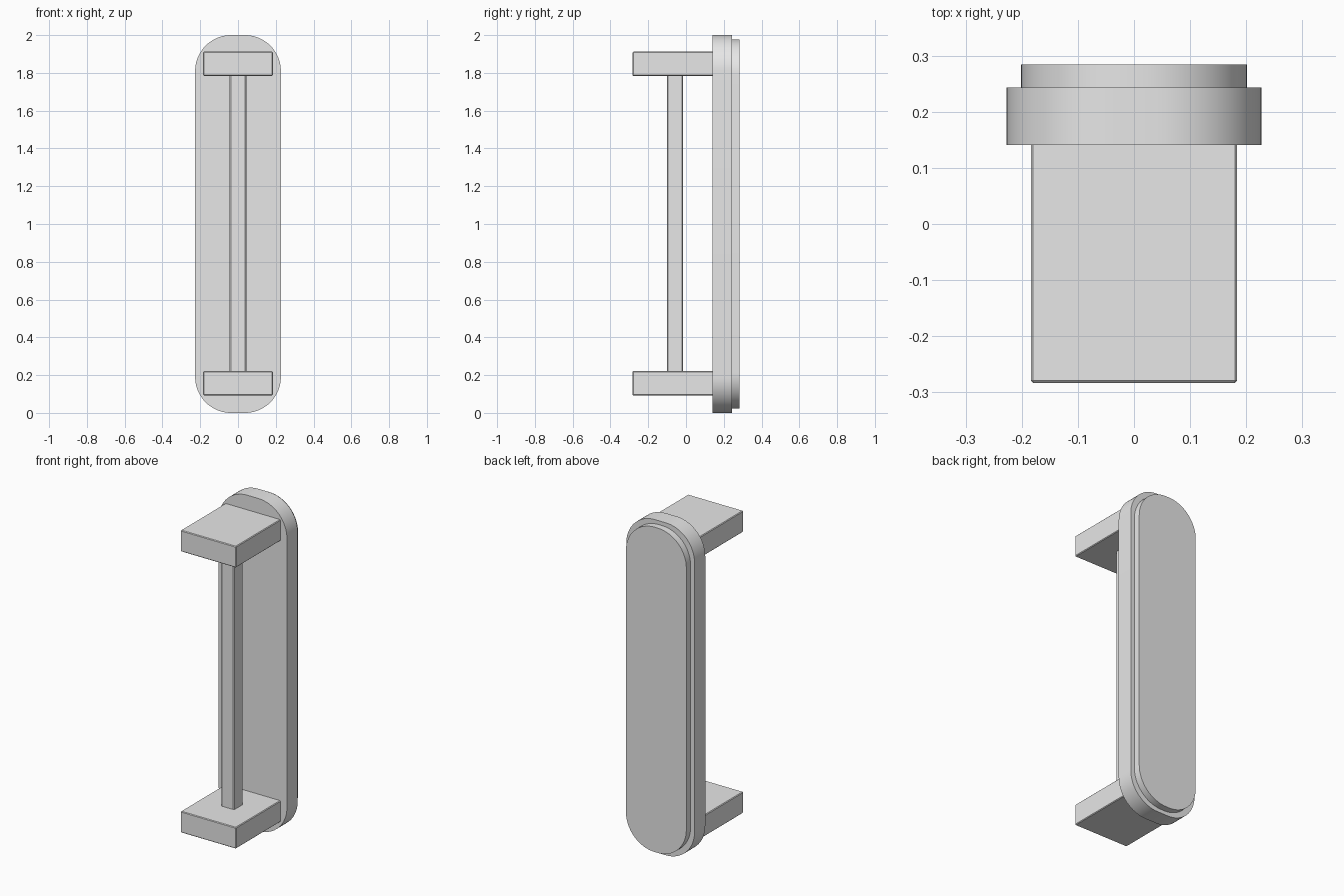
import bpy, bmesh
from math import cos, sin, pi

cube = bpy.data.objects.get("Cube")
if cube:
    bpy.data.objects.remove(cube, do_unlink=True)

grey = bpy.data.materials.new("light grey")
grey.use_nodes = True
grey.diffuse_color = (0.8, 0.8, 0.8, 1)
grey.node_tree.nodes["Principled BSDF"].inputs["Base Color"].default_value = (0.8, 0.8, 0.8, 1)


def finish(name, bm):
    bmesh.ops.recalc_face_normals(bm, faces=bm.faces)
    mesh = bpy.data.meshes.new(name)
    bm.to_mesh(mesh)
    bm.free()
    mesh.materials.append(grey)
    obj = bpy.data.objects.new(name, mesh)
    bpy.context.collection.objects.link(obj)
    bpy.ops.object.select_all(action='DESELECT')
    bpy.context.view_layer.objects.active = obj
    obj.select_set(True)
    return obj


def block(name, low, high, bevel):
    """Box between two corners with a small edge chamfer."""
    bm = bmesh.new()
    bmesh.ops.create_cube(bm, size=1)
    for v in bm.verts:
        v.co = [(a + b) / 2 + c * (b - a) for a, b, c in zip(low, high, v.co)]
    bmesh.ops.bevel(bm, geom=bm.edges[:], offset=bevel, segments=1, affect='EDGES')
    return finish(name, bm)


def rounded_plate(name, half_width, z0, z1, y0, y1, radius, steps=16):
    """Upright plate with rounded corners, extruded along y."""
    bm = bmesh.new()
    cx, mid, cz = half_width - radius, (z0 + z1) / 2, (z1 - z0) / 2 - radius
    ring = []
    for corner, (sx, sz) in enumerate([(1, 1), (-1, 1), (-1, -1), (1, -1)]):
        for i in range(steps + 1):
            a = (corner + i / steps) * pi / 2
            ring.append(bm.verts.new((sx * cx + radius * cos(a), y0,
                                      mid + sz * cz + radius * sin(a))))
    face = bm.faces.new(ring)
    extruded = bmesh.ops.extrude_face_region(bm, geom=[face], use_keep_orig=True)
    for v in extruded["geom"]:
        if isinstance(v, bmesh.types.BMVert):
            v.co.y = y1
    obj = finish(name, bm)
    bpy.ops.object.shade_smooth_by_angle()
    return obj


# Mounting plates
rounded_plate("main_plate", 0.227, 0, 2, 0.141, 0.243, 0.19)
rounded_plate("back_plate", 0.201, 0.023, 1.977, 0.243, 0.284, 0.19)

# Arms reaching forward from the plate
for name, z in (("lower_arm", 0.157), ("upper_arm", 1.848)):
    block(name, (-0.184, -0.283, z - 0.064), (0.184, 0.145, z + 0.064), 0.004)

# Grip bar between the arms
block("grip_bar", (-0.044, -0.1, 0.21), (0.044, -0.015, 1.795), 0.006)
